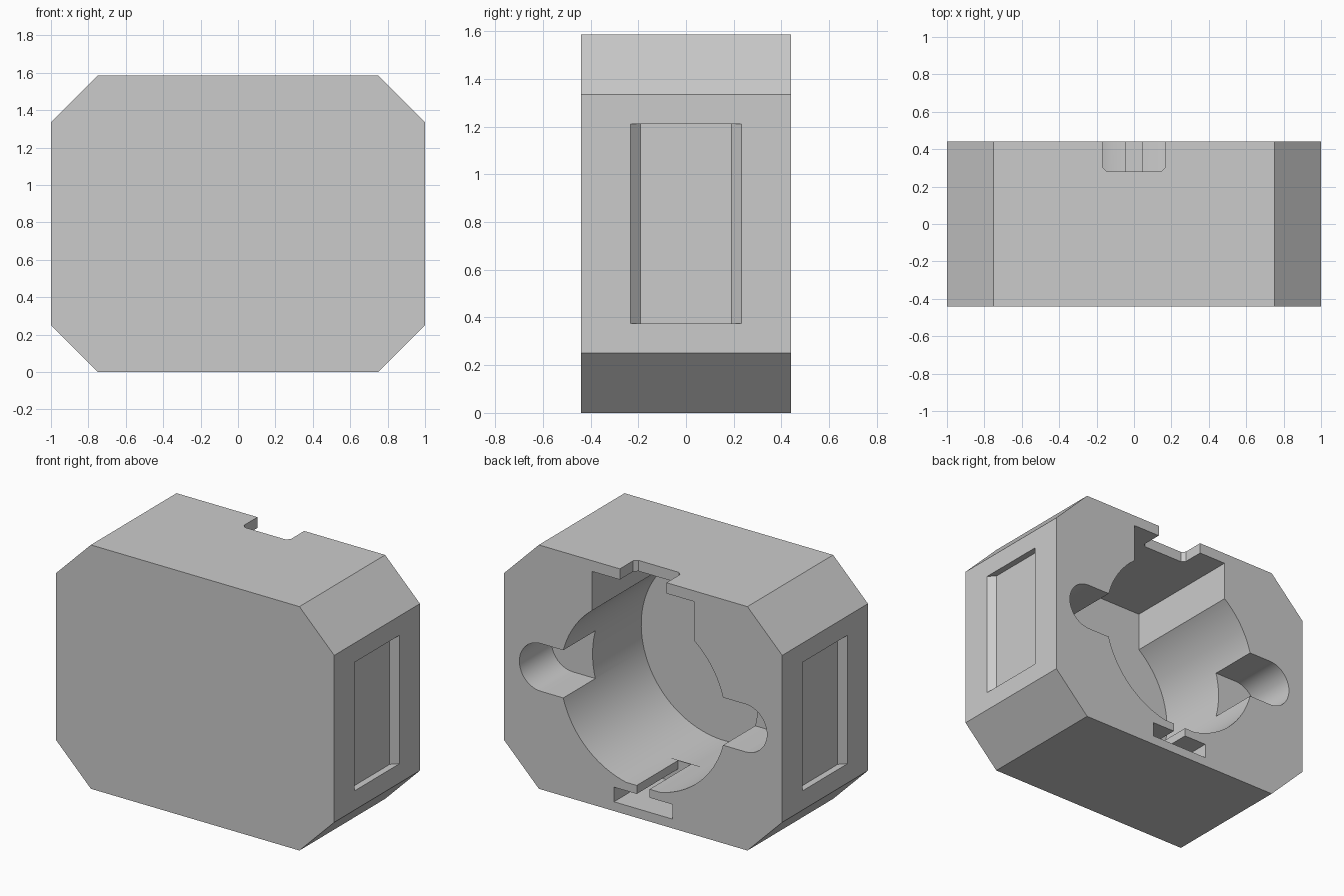
import bpy, bmesh, math

if "Cube" in bpy.data.objects:
    bpy.data.objects.remove(bpy.data.objects["Cube"], do_unlink=True)

H = 1.585            # overall height
BACK = 0.44          # half depth
MID = H / 2          # bore centre height
R = 0.595            # bore radius
FLOOR = -0.39        # bore floor
FLAT = 0.21          # flat land at the bottom of the bore
OUT = 0.6            # cutters overshoot the back face

grey = bpy.data.materials.new("plain grey")
grey.use_nodes = True
grey.diffuse_color = (0.6, 0.6, 0.6, 1)
grey.node_tree.nodes["Principled BSDF"].inputs["Base Color"].default_value = (0.6, 0.6, 0.6, 1)


def prism(name, profile, a, b, axis="Y"):
    """Extrude a 2D profile from a to b: (x, z) along Y or (x, y) along Z."""
    def place(p, t):
        return (p[0], t, p[1]) if axis == "Y" else (p[0], p[1], t)
    bm = bmesh.new()
    ends = [[bm.verts.new(place(p, t)) for p in profile] for t in (a, b)]
    for ring in ends:
        bm.faces.new(ring)
    n = len(profile)
    for i in range(n):
        j = (i + 1) % n
        bm.faces.new((ends[0][i], ends[0][j], ends[1][j], ends[1][i]))
    bmesh.ops.recalc_face_normals(bm, faces=bm.faces)
    mesh = bpy.data.meshes.new(name)
    bm.to_mesh(mesh)
    bm.free()
    obj = bpy.data.objects.new(name, mesh)
    mesh.materials.append(grey)
    bpy.context.collection.objects.link(obj)
    return obj


def rect(half, low, high):
    return [(-half, low), (half, low), (half, high), (-half, high)]


def arc(cx, cz, r, start, end, steps):
    angles = [math.radians(start + (end - start) * i / steps) for i in range(steps + 1)]
    return [(cx + r * math.cos(t), cz + r * math.sin(t)) for t in angles]


# Block with four chamfered corners
c = 0.25
body = prism("housing_block",
             [(-1 + c, 0), (1 - c, 0), (1, c), (1, H - c),
              (1 - c, H), (-1 + c, H), (-1, H - c), (-1, c)], -BACK, BACK)


def cut(name, profile, a, b, axis="Y"):
    cutter = prism(name, profile, a, b, axis)
    cutter.hide_render = True
    mod = body.modifiers.new(name, "BOOLEAN")
    mod.operation = "DIFFERENCE"
    mod.solver = "EXACT"
    mod.object = cutter
    bpy.context.view_layer.objects.active = body
    bpy.ops.object.modifier_apply(modifier=mod.name)
    bpy.data.objects.remove(cutter, do_unlink=True)


# Main bore with a flat land at its bottom
dip = math.degrees(math.asin((MID - FLAT) / R))
cut("bore", arc(0, MID, R, -dip, 180 + dip, 96), FLOOR, OUT)

# Deeper inner half of the bore, below the land
cut("bore_relief", arc(0, MID, R, 180 + dip, 360 - dip, 10), FLOOR, 0.01)

# Rectangular pocket above the bore
cut("upper_pocket", rect(0.367, MID, 1.515), FLOOR, OUT)

# Rounded slot across both sides of the bore
r = 0.155
cut("side_slots", arc(0.89 - r, MID, r, -90, 90, 24) + arc(r - 0.89, MID, r, 90, 270, 24),
    BACK - 0.33, OUT)

# T-shaped slot below the bore
cut("t_slot", rect(0.21, 0.06, 0.155), 0.01, OUT)
cut("t_slot_neck", rect(0.046, 0.1, 0.3), 0.015, OUT)

# Notch through the top wall, with chamfered inner corners
w, y, k = 0.168, 0.28, 0.022
cut("top_notch", [(-w, OUT), (-w, y + k), (-w + k, y), (w - k, y), (w, y + k), (w, OUT)],
    1.45, H + 0.1, "Z")

# Shallow side recesses with sloping front and back walls
for s in (1, -1):
    cut("side_recess", [(s * 1.02, -0.252), (s * 1.02, 0.252), (s * 0.958, 0.19), (s * 0.958, -0.19)],
        0.375, 1.21, "Z")

# Smooth round walls, crisp edges
bpy.ops.object.select_all(action="DESELECT")
body.select_set(True)
bpy.context.view_layer.objects.active = body
bpy.ops.object.shade_smooth_by_angle(angle=math.radians(25))
